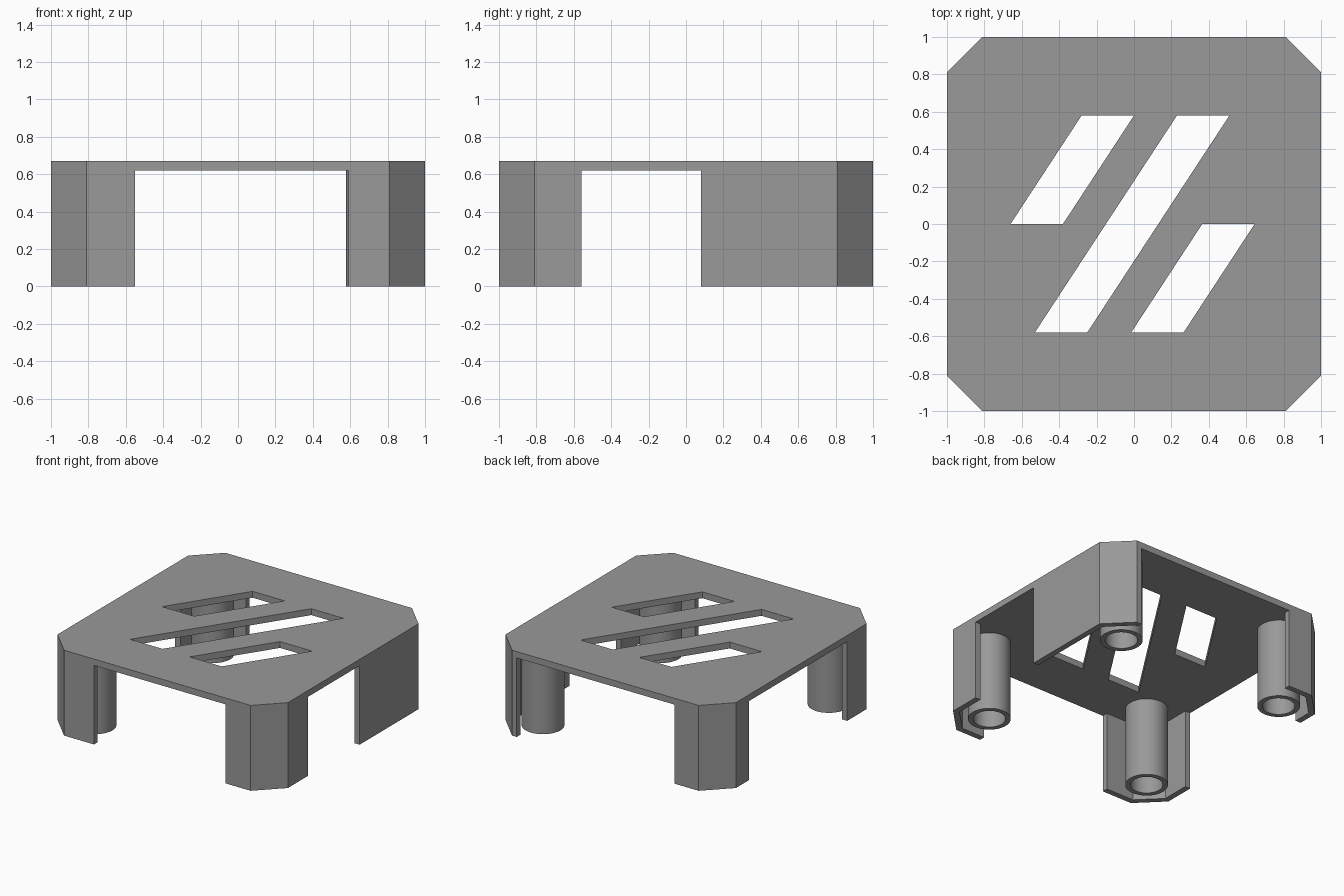
import bpy, bmesh, math

if "Cube" in bpy.data.objects:
    bpy.data.objects.remove(bpy.data.objects["Cube"])

TOP, UNDER = 0.67, 0.62      # plate faces
C = 0.81                     # where the corner chamfers start
T = 0.045                    # wall thickness
K = C - T * math.tan(math.pi / 8)   # inner chamfer start

grey = bpy.data.materials.new("grey plastic")
grey.diffuse_color = (0.32, 0.32, 0.32, 1)
grey.use_nodes = True
grey.node_tree.nodes["Principled BSDF"].inputs["Base Color"].default_value = grey.diffuse_color


def prism(name, loops, z0, z1, smooth=False):
    """Extrude an outline (first loop) with holes (other loops) from z0 to z1."""
    bm = bmesh.new()
    edges = []
    for loop in loops:
        vs = [bm.verts.new((x, y, z0)) for x, y in loop]
        edges += [bm.edges.new((vs[i - 1], vs[i])) for i in range(len(vs))]
    bmesh.ops.triangle_fill(bm, edges=edges, use_beauty=True, use_dissolve=False)
    ext = bmesh.ops.extrude_face_region(bm, geom=bm.faces[:], use_keep_orig=True)
    moved = [g for g in ext["geom"] if isinstance(g, bmesh.types.BMVert)]
    bmesh.ops.translate(bm, verts=moved, vec=(0, 0, z1 - z0))
    bmesh.ops.recalc_face_normals(bm, faces=bm.faces[:])
    mesh = bpy.data.meshes.new(name)
    bm.to_mesh(mesh)
    bm.free()
    mesh.materials.append(grey)
    ob = bpy.data.objects.new(name, mesh)
    bpy.context.collection.objects.link(ob)
    if smooth:
        bpy.ops.object.select_all(action="DESELECT")
        ob.select_set(True)
        bpy.context.view_layer.objects.active = ob
        bpy.ops.object.shade_smooth_by_angle(angle=math.radians(30))
    return ob


def slot(x, y0, y1, width=0.28, slope=0.655):
    """Slanted vent slot starting at x on the line y0."""
    d = (y1 - y0) * slope
    return [(x, y0), (x + width, y0), (x + width + d, y1), (x + d, y1)]


def circle(cx, cy, r, n=48):
    return [(cx + r * math.cos(2 * math.pi * i / n),
             cy + r * math.sin(2 * math.pi * i / n)) for i in range(n)]


# top plate with three slanted slots
octagon = [(C, 1), (1, C), (1, -C), (C, -1), (-C, -1), (-1, -C), (-1, C), (-C, 1)]
prism("top_plate", [octagon, slot(-0.66, 0, 0.58), slot(-0.53, -0.58, 0.58),
                    slot(-0.015, -0.58, 0)], UNDER, TOP)

# corner walls and screw tubes: name, x sign, y sign, wall ends along x and y
corners = [("front_left", -1, -1, 0.55, 0.57),
           ("front_right", 1, -1, 0.59, 0.56),
           ("back_left", -1, 1, 0.60, 0.65),
           ("back_right", 1, 1, 0.77, 0.08)]
for name, sx, sy, ex, ey in corners:
    outline = [(ex, 1), (C, 1), (1, C), (1, ey),
               (1 - T, ey), (1 - T, K), (K, 1 - T), (ex, 1 - T)]
    prism(name + "_wall", [[(sx * x, sy * y) for x, y in outline]], 0, UNDER)
    cx, cy = 0.73 * sx, 0.73 * sy
    prism(name + "_tube", [circle(cx, cy, 0.152), circle(cx, cy, 0.115)],
          0, UNDER, smooth=True)
